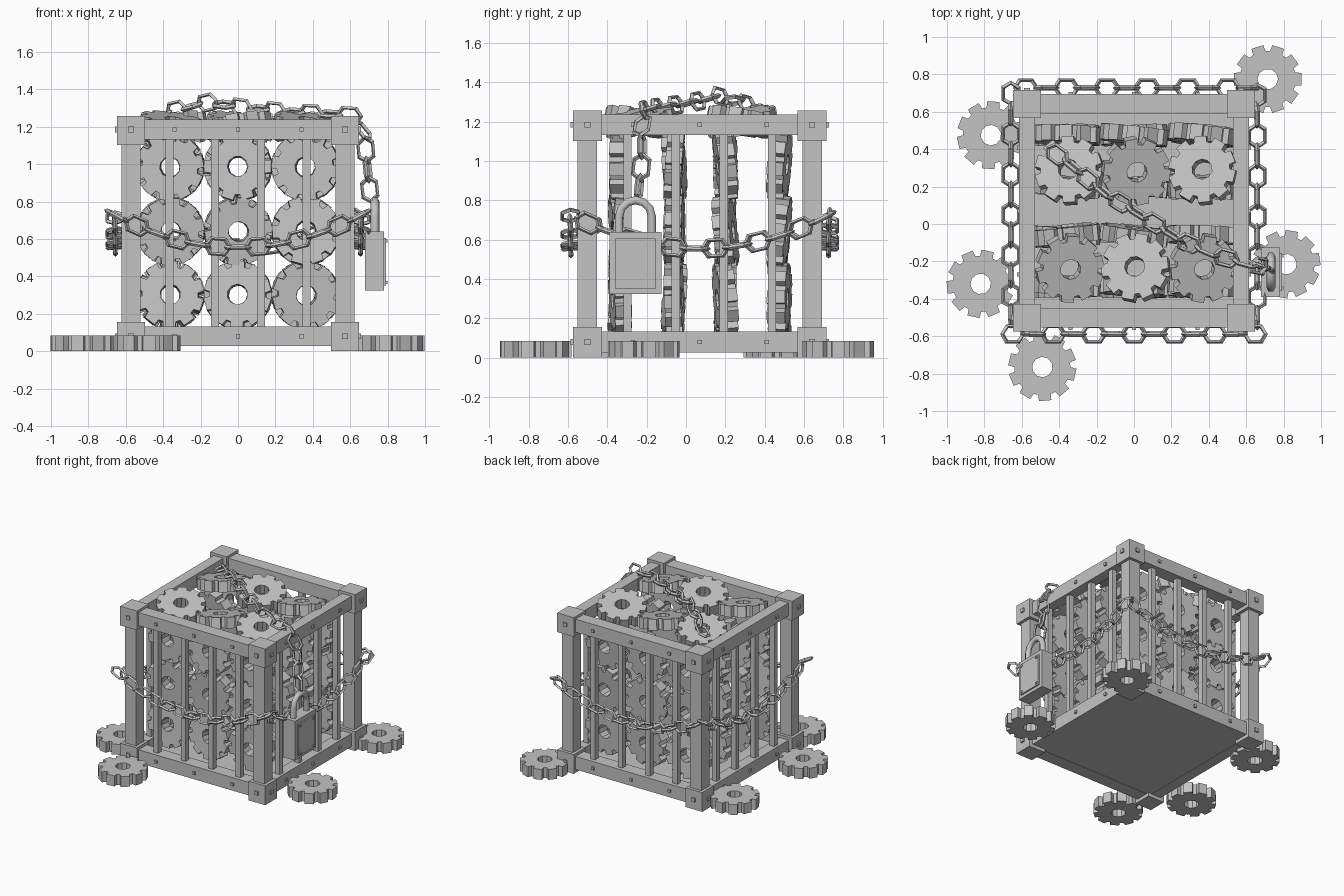
import bpy, bmesh, math, random
from mathutils import Vector, Matrix

if "Cube" in bpy.data.objects:
    bpy.data.objects.remove(bpy.data.objects["Cube"])

random.seed(4)
CY = 0.07            # cage centre in y
H = 0.572            # post centre offset
steel = bpy.data.materials.new("grey_steel")
steel.diffuse_color = (0.55, 0.55, 0.55, 1)
steel.use_nodes = True
steel.node_tree.nodes["Principled BSDF"].inputs["Base Color"].default_value = steel.diffuse_color


def finish(name, bm):
    bmesh.ops.recalc_face_normals(bm, faces=bm.faces)
    me = bpy.data.meshes.new(name)
    bm.to_mesh(me)
    bm.free()
    me.materials.append(steel)
    ob = bpy.data.objects.new(name, me)
    bpy.context.collection.objects.link(ob)
    return ob


def box(bm, c, s):
    m = Matrix.Translation(c) @ Matrix.Diagonal((*s, 1))
    bmesh.ops.create_cube(bm, size=1, matrix=m)


def boxes(name, items):
    bm = bmesh.new()
    for c, s in items:
        box(bm, c, s)
    return finish(name, bm)


# Cage frame: posts, corner blocks, rails, bars and floor
corners = [(sx, sy) for sx in (-1, 1) for sy in (-1, 1)]
levels = (0.08, 1.185)
boxes("corner_posts", [((sx * H, CY + sy * H, 0.63), (0.1, 0.1, 1.1)) for sx, sy in corners])
boxes("corner_blocks", [((sx * H, CY + sy * H, z), (0.148, 0.148, 0.155))
                        for sx, sy in corners for z in (0.0775, 1.18)])
rails, bars, rivets = [], [], []
for s in (-1, 1):
    for z in levels:
        rails.append(((0, CY + s * H, z), (1.1, 0.105, 0.105)))
        rails.append(((s * H, CY, z), (0.085, 1.1, 0.105)))
        for t in (-0.34, 0, 0.34):
            rivets.append(((t, CY + s * (H + 0.053), z), (0.022, 0.022, 0.022)))
            rivets.append(((s * (H + 0.043), CY + t, z), (0.022, 0.022, 0.022)))
    for i in range(4):
        t = -0.367 + i * 0.2447
        bars.append(((t, CY + s * H, 0.63), (0.042, 0.042, 1.05)))
        bars.append(((s * H, CY + t, 0.63), (0.042, 0.042, 1.05)))
for sx, sy in corners:
    for z in levels:
        rivets.append(((sx * H, CY + sy * (H + 0.074), z), (0.03, 0.024, 0.03)))
        rivets.append(((sx * (H + 0.074), CY + sy * H, z), (0.024, 0.03, 0.03)))
boxes("rails", rails)
boxes("cage_bars", bars)
boxes("rivets", rivets)
boxes("floor_plate", [((0, CY, 0.045), (1.18, 1.18, 0.03))])


# Gear: ten wide blunt teeth around a ten-sided hole
def gear_mesh():
    bm = bmesh.new()
    n, th = 10, 0.042
    prof = [(-0.37, 0.150), (-0.29, 0.183), (0.29, 0.183), (0.37, 0.150)]
    rings = {}
    for z in (-th, th):
        outer, inner = [], []
        for i in range(n):
            a = 2 * math.pi * i / n
            for f, r in prof:
                b = a + f * 2 * math.pi / n
                outer.append(bm.verts.new((r * math.cos(b), r * math.sin(b), z)))
            inner.append(bm.verts.new((0.055 * math.cos(a), 0.055 * math.sin(a), z)))
        rings[z] = outer, inner
        for i in range(n):
            j = (i + 1) % n
            bm.faces.new(outer[4 * i + 1:4 * i + 3] + [outer[4 * i + 3], outer[4 * i]])
            bm.faces.new([inner[i], outer[4 * i], outer[4 * i + 3]])
            bm.faces.new([inner[i], outer[4 * i + 3], outer[4 * j], inner[j]])
    for k in (0, 1):
        lo, hi = rings[-th][k], rings[th][k]
        for i in range(len(lo)):
            j = (i + 1) % len(lo)
            bm.faces.new([lo[i], lo[j], hi[j], hi[i]])
    return finish("floor_gear", bm)


first = gear_mesh()


# Place a gear: spin about its own axle, then tilt about x, y and z
def gear(name, loc, rx=0.0, ry=0.0, rz=0.0):
    ob = bpy.data.objects.new(name, first.data)
    bpy.context.collection.objects.link(ob)
    R = Matrix.Rotation
    ob.matrix_world = (Matrix.Translation(loc) @ R(rz, 4, 'Z') @ R(ry, 4, 'Y') @ R(rx, 4, 'X')
                       @ R(random.random(), 4, 'Z'))


# Loose gears on the ground
first.location = (0.715, 0.775, 0.042)
for x, y in [(-0.765, 0.475), (-0.82, -0.32), (-0.49, -0.765), (0.815, -0.215)]:
    gear("floor_gear", (x, y, 0.042))

# Upright gears stacked inside the cage in four layers
for y in (-0.335, -0.06, 0.2, 0.475):
    for x in (-0.362, 0, 0.362):
        for z in (0.3, 0.642, 0.985):
            gear("stacked_gear", (x, y, z), math.pi / 2 + random.uniform(-0.12, 0.12),
                 0, random.uniform(-0.13, 0.13))

# Gears lying on top of the stack, tilted in a checkerboard pattern
for i, x in enumerate((-0.345, 0.01, 0.37)):
    for j, y in enumerate((-0.235, 0.285)):
        s = 1 if (i + j) % 2 == 0 else -1
        gear("top_gear", (x, y, 1.2), s * 0.2, s * 0.16)


# Chain link: stretched hexagon ring with a faceted section
def link(bm, pos, direction, roll):
    d = Vector(direction).normalized()
    up = Vector((0, 0, 1)) if abs(d.z) < 0.8 else Vector((1, 0, 0))
    side = up.cross(d).normalized()
    up = d.cross(side)
    m = Matrix((d, side, up)).transposed().to_4x4()
    m = Matrix.Translation(pos) @ m @ Matrix.Rotation(roll, 4, 'X')
    mid = [(0.064, 0), (0.036, 0.041), (-0.036, 0.041), (-0.064, 0), (-0.036, -0.041), (0.036, -0.041)]
    rings = []
    for x, y in mid:
        c = Vector((x, y, 0))
        o = c.normalized() * 0.012
        rings.append([bm.verts.new(m @ (c + o * a + Vector((0, 0, b))))
                      for a, b in ((1, 0), (0, 0.012), (-1, 0), (0, -0.012))])
    for i in range(6):
        p, q = rings[i], rings[(i + 1) % 6]
        for k in range(4):
            l = (k + 1) % 4
            bm.faces.new([p[k], p[l], q[l], q[k]])


# Chain wrapped round the cage, sagging on each side
bm = bmesh.new()
for s, shift in enumerate((0, -0.03, -0.07, 0.02)):
    turn = Matrix.Rotation(s * math.pi / 2, 4, 'Z')
    for i in range(-6, 7):
        t = shift + 0.108 * i
        if abs(t) > 0.66:
            continue
        pos = turn @ Vector((t, -0.658, 0.555 + 0.4 * t * t)) + Vector((0, CY, 0))
        link(bm, pos, turn.to_3x3() @ Vector((1, 0, 0.8 * t)), (i % 2) * math.pi / 2 + 0.08)
finish("wrapped_chain", bm)

# Chain draped over the top and down to the padlock
path = [Vector(p) for p in [(-0.41, 0.37, 1.26), (-0.33, 0.31, 1.29), (-0.16, 0.17, 1.33), (0.05, 0.04, 1.3),
                            (0.26, -0.09, 1.28), (0.45, -0.17, 1.27), (0.6, -0.21, 1.26), (0.675, -0.225, 1.17),
                            (0.69, -0.225, 1.0), (0.715, -0.25, 0.76)]]
bm = bmesh.new()
left, n = 0.0, 0
for a, b in zip(path, path[1:]):
    size = (b - a).length
    while left <= size:
        link(bm, a.lerp(b, left / size), b - a, (n % 2) * math.pi / 2 + 0.3)
        left += 0.1075
        n += 1
    left -= size
finish("draped_chain", bm)

# Padlock: body, face plate with rivets, arched shackle
LY = -0.257
boxes("padlock_body", [((0.73, LY, 0.482), (0.102, 0.265, 0.315))])
boxes("padlock_plate", [((0.785, LY, 0.478), (0.014, 0.205, 0.255))])
boxes("padlock_rivets", [((0.793, LY + sy * 0.085, 0.478 + sz * 0.11), (0.012, 0.016, 0.016))
                         for sy in (-1, 1) for sz in (-1, 1)])
cu = bpy.data.curves.new("shackle", 'CURVE')
cu.dimensions = '3D'
cu.bevel_depth, cu.bevel_resolution = 0.024, 1
cu.use_fill_caps = True
pts = [(-0.083, 0.6)] + [(-0.083 * math.cos(a), 0.718 + 0.083 * math.sin(a))
                         for a in [math.pi * i / 6 for i in range(7)]] + [(0.083, 0.6)]
sp = cu.splines.new('POLY')
sp.points.add(len(pts) - 1)
for p, (y, z) in zip(sp.points, pts):
    p.co = (0.732, LY + y, z, 1)
cu.materials.append(steel)
bpy.context.collection.objects.link(bpy.data.objects.new("padlock_shackle", cu))
